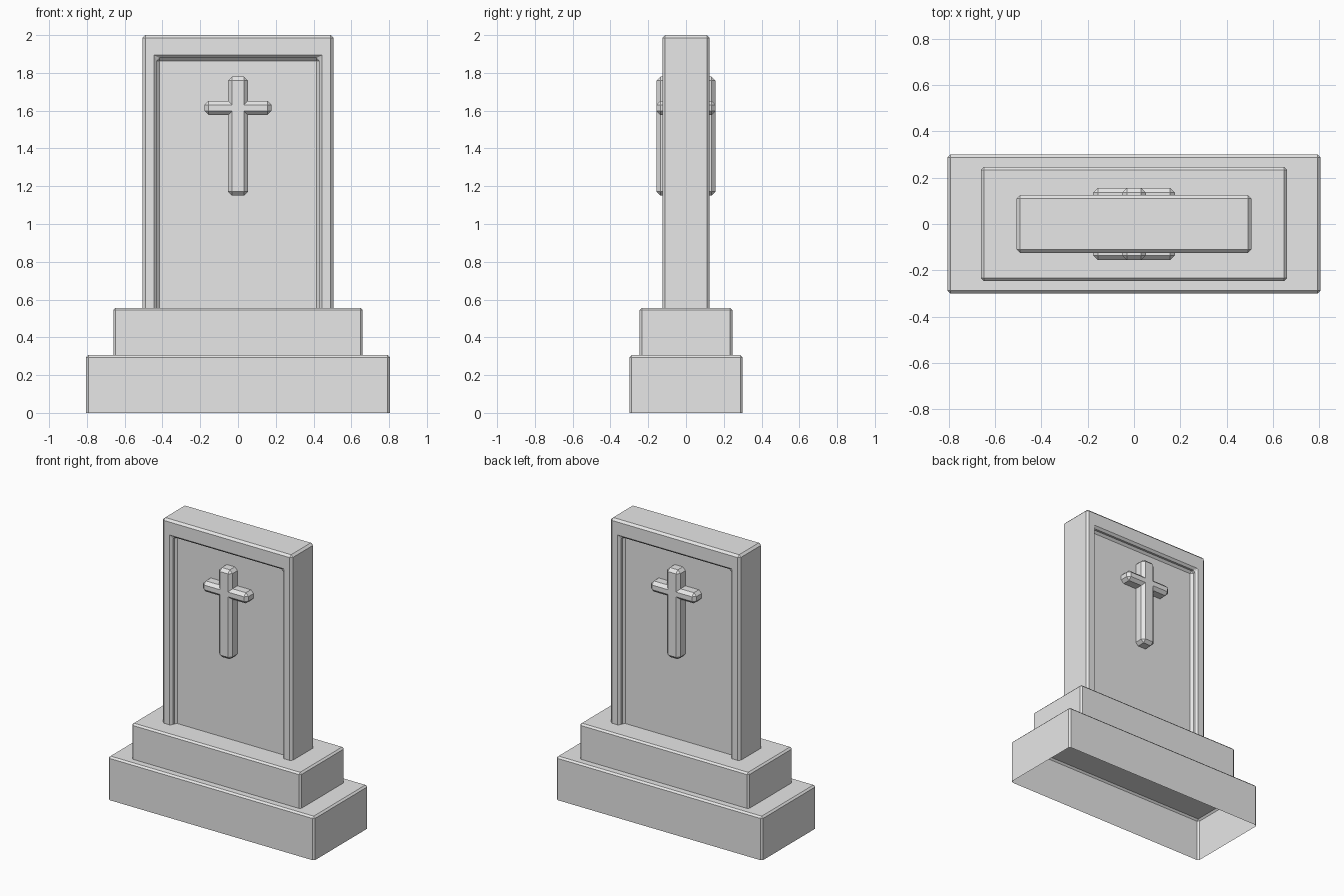
import bpy, bmesh

cube = bpy.data.objects.get("Cube")
if cube:
    bpy.data.objects.remove(cube, do_unlink=True)

# Single stone colour
stone = bpy.data.materials.new("grey_stone")
stone.use_nodes = True
stone.diffuse_color = (0.8, 0.8, 0.8, 1)
stone.node_tree.nodes["Principled BSDF"].inputs["Base Color"].default_value = (0.8, 0.8, 0.8, 1)


def finish(name, bm):
    bmesh.ops.recalc_face_normals(bm, faces=bm.faces[:])
    mesh = bpy.data.meshes.new(name)
    bm.to_mesh(mesh)
    bm.free()
    mesh.materials.append(stone)
    obj = bpy.data.objects.new(name, mesh)
    bpy.context.collection.objects.link(obj)
    return obj


def block(name, half_x, y0, y1, z0, z1, open_bottom=False):
    bm = bmesh.new()
    bmesh.ops.create_cube(bm, size=1)
    for v in bm.verts:
        v.co.x = half_x if v.co.x > 0 else -half_x
        v.co.y = y1 if v.co.y > 0 else y0
        v.co.z = z1 if v.co.z > 0 else z0
    if open_bottom:
        under = [f for f in bm.faces if f.normal.z < -0.5]
        bmesh.ops.delete(bm, geom=under, context='FACES_ONLY')
    return finish(name, bm)


def chamfer(obj, width):
    mod = obj.modifiers.new("chamfer", 'BEVEL')
    mod.width = width
    mod.segments = 1
    mod.limit_method = 'ANGLE'


# Stepped plinth, hollow underneath
chamfer(block("base_step", 0.804, -0.3, 0.3, 0, 0.306, True), 0.012)
chamfer(block("upper_step", 0.66, -0.246, 0.246, 0.306, 0.556, True), 0.012)

# Upright slab with a sunken panel on each side
slab = block("headstone_slab", 0.506, -0.125, 0.125, 0.52, 2.0)
for side, y0, y1 in (("front", -0.3, -0.08), ("back", 0.08, 0.3)):
    cutter = block(side + "_panel_cutter", 0.43, y0, y1, 0.4, 1.879)
    cutter.hide_render = True
    cut = slab.modifiers.new(side + "_panel", 'BOOLEAN')
    cut.operation = 'DIFFERENCE'
    cut.solver = 'EXACT'
    cut.object = cutter
    bpy.context.view_layer.objects.active = slab
    bpy.ops.object.modifier_apply(modifier=cut.name)
    bpy.data.objects.remove(cutter, do_unlink=True)
chamfer(slab, 0.015)

# Cross passing through the slab, raised on both sides
right_half = [(0.052, 1.15), (0.052, 1.577), (0.177, 1.577),
              (0.177, 1.652), (0.052, 1.652), (0.052, 1.78)]
outline = right_half + [(-x, z) for x, z in reversed(right_half)]
bm = bmesh.new()
face = bm.faces.new([bm.verts.new((x, -0.156, z)) for x, z in outline])
grown = bmesh.ops.extrude_face_region(bm, geom=[face])
moved = [g for g in grown["geom"] if isinstance(g, bmesh.types.BMVert)]
bmesh.ops.translate(bm, verts=moved, vec=(0, 0.312, 0))
bmesh.ops.recalc_face_normals(bm, faces=bm.faces[:])
outer_edges = [e for e in bm.edges if e.is_convex]
bmesh.ops.bevel(bm, geom=outer_edges, offset=0.021, segments=1,
                profile=0.5, affect='EDGES')
finish("cross", bm)
